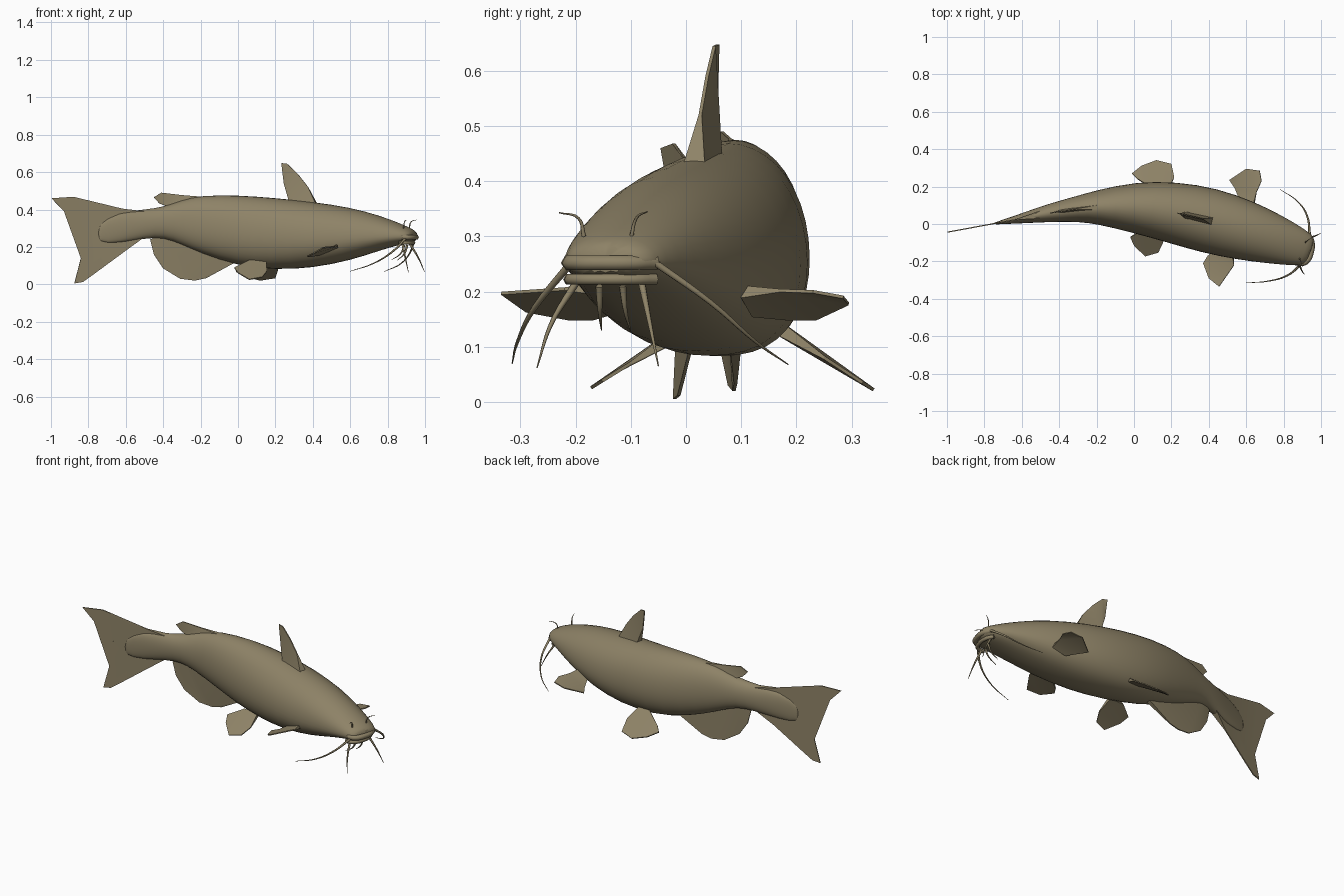
import bpy, bmesh, math
from mathutils import Vector

default_cube = bpy.data.objects.get("Cube")
if default_cube:
    bpy.data.objects.remove(default_cube, do_unlink=True)

# One olive-brown skin colour for the whole fish
skin = bpy.data.materials.new("olive_brown_skin")
skin.use_nodes = True
SKIN_COLOUR = (0.27, 0.225, 0.135, 1)
skin.diffuse_color = SKIN_COLOUR
skin.node_tree.nodes["Principled BSDF"].inputs["Base Color"].default_value = SKIN_COLOUR

# Body stations, tail to snout: x, spine y, half width, bottom z, widest z, top z
STATIONS = [
    (-0.76, 0.0, 0.004, 0.22, 0.27, 0.32),
    (-0.64, 0.022, 0.02, 0.22, 0.3, 0.385),
    (-0.5, 0.05, 0.042, 0.245, 0.32, 0.4),
    (-0.4, 0.067, 0.055, 0.252, 0.33, 0.413),
    (-0.3, 0.08, 0.07, 0.21, 0.32, 0.452),
    (-0.2, 0.09, 0.09, 0.165, 0.31, 0.476),
    (0, 0.09, 0.137, 0.098, 0.27, 0.478),
    (0.2, 0.065, 0.164, 0.077, 0.25, 0.462),
    (0.4, 0.02, 0.178, 0.086, 0.24, 0.442),
    (0.6, -0.036, 0.162, 0.128, 0.24, 0.412),
    (0.75, -0.082, 0.134, 0.18, 0.25, 0.37),
    (0.86, -0.118, 0.108, 0.212, 0.255, 0.328),
    (0.92, -0.138, 0.088, 0.222, 0.256, 0.3),
    (0.946, -0.148, 0.062, 0.232, 0.258, 0.284),
]
RING = 20


def spine_y(x):
    """Sideways position of the curved body axis, extended past both ends."""
    for a, b in zip(STATIONS, STATIONS[1:]):
        if x <= b[0]:
            break
    return a[1] + (b[1] - a[1]) * (x - a[0]) / (b[0] - a[0])


def finish(name, bm, angle=40):
    bmesh.ops.recalc_face_normals(bm, faces=bm.faces[:])
    mesh = bpy.data.meshes.new(name)
    bm.to_mesh(mesh)
    bm.free()
    mesh.materials.append(skin)
    obj = bpy.data.objects.new(name, mesh)
    bpy.context.collection.objects.link(obj)
    bpy.ops.object.select_all(action="DESELECT")
    obj.select_set(True)
    bpy.context.view_layer.objects.active = obj
    bpy.ops.object.shade_smooth_by_angle(angle=math.radians(angle))
    return obj


def loft(bm, rings):
    """Skin a list of closed point rings and cap both ends."""
    loops = [[bm.verts.new(p) for p in ring] for ring in rings]
    for low, high in zip(loops, loops[1:]):
        for i in range(len(low)):
            j = (i + 1) % len(low)
            bm.faces.new((low[i], low[j], high[j], high[i]))
    bm.faces.new(loops[0])
    bm.faces.new(loops[-1])


def body_ring(index):
    x, y, half, bottom, middle, top = STATIONS[index]
    before = STATIONS[max(index - 1, 0)]
    after = STATIONS[min(index + 1, len(STATIONS) - 1)]
    along = Vector((after[0] - before[0], after[1] - before[1], 0)).normalized()
    side = Vector((-along.y, along.x, 0))
    points = []
    for k in range(RING):
        angle = math.tau * k / RING
        c, s = math.cos(angle), math.sin(angle)
        power = 1.0 if s >= 0 else 0.8
        across = math.copysign(abs(c) ** power, c) * half * 1.01
        height = (top - middle) if s >= 0 else (middle - bottom)
        rise = math.copysign(abs(s) ** 0.95, s) * height * 1.01
        points.append(Vector((x, y, middle + rise)) + side * across)
    return points


def fin(name, outline, root=0.012, edge=0.003):
    """Thin plate, thick at its first and last outline points."""
    points = [Vector(p) for p in outline]
    normal = Vector()
    for a, b in zip(points, points[1:] + points[:1]):
        normal += a.cross(b)
    normal.normalize()
    offsets = [normal * edge for p in points]
    offsets[0] = offsets[-1] = normal * root
    bm = bmesh.new()
    loft(bm, [[p - o for p, o in zip(points, offsets)],
              [p + o for p, o in zip(points, offsets)]])
    bmesh.ops.triangulate(bm, faces=[f for f in bm.faces if len(f.verts) > 4])
    return finish(name, bm, 25)


def upright_fin(name, profile, root=0.012):
    fin(name, [(x, spine_y(x), z) for x, z in profile], root)


def tube(name, path, radius, tip):
    """Tapered tube along a smooth path."""
    curve = bpy.data.curves.new(name, "CURVE")
    curve.dimensions = "3D"
    curve.bevel_depth = 1
    curve.bevel_resolution = 1
    curve.resolution_u = 5
    curve.use_fill_caps = True
    spline = curve.splines.new("BEZIER")
    spline.bezier_points.add(len(path) - 1)
    for i, (point, place) in enumerate(zip(spline.bezier_points, path)):
        point.co = place
        point.handle_left_type = point.handle_right_type = "AUTO"
        point.radius = radius + (tip - radius) * i / (len(path) - 1)
    curve.materials.append(skin)
    obj = bpy.data.objects.new(name, curve)
    bpy.context.collection.objects.link(obj)
    return obj


# Curved body and head
bm = bmesh.new()
loft(bm, [body_ring(i) for i in range(len(STATIONS))])
body = finish("body", bm, 60)
body.modifiers.new("smooth_form", "SUBSURF").levels = 1
body.modifiers["smooth_form"].render_levels = 1

# Upright fins along the spine, given as x and z
upright_fin("tail_fin", [
    (-0.5, 0.39), (-0.62, 0.405), (-0.72, 0.417), (-0.88, 0.468), (-0.997, 0.46),
    (-0.93, 0.39), (-0.78, 0.262), (-0.84, 0.14), (-0.875, 0.005), (-0.83, 0.012),
    (-0.77, 0.055), (-0.6, 0.18), (-0.5, 0.255)], 0.02)
upright_fin("dorsal_fin", [
    (0.28, 0.43), (0.245, 0.54), (0.232, 0.648), (0.262, 0.645), (0.32, 0.59),
    (0.375, 0.52), (0.42, 0.43)], 0.02)
upright_fin("adipose_fin", [
    (-0.36, 0.41), (-0.42, 0.432), (-0.45, 0.465), (-0.41, 0.49), (-0.3, 0.477),
    (-0.19, 0.468)])
upright_fin("anal_fin", [
    (-0.4, 0.27), (-0.47, 0.24), (-0.45, 0.16), (-0.4, 0.085), (-0.31, 0.03),
    (-0.23, 0.02), (-0.17, 0.033), (-0.02, 0.115)])

# Paired fins
fin("left_pectoral_fin", [
    (0.64, 0.1, 0.2), (0.655, 0.17, 0.202), (0.682, 0.23, 0.2), (0.672, 0.285, 0.19),
    (0.6, 0.295, 0.178), (0.51, 0.235, 0.15), (0.54, 0.19, 0.15), (0.57, 0.12, 0.165)])
fin("right_pectoral_fin", [
    (0.53, -0.16, 0.205), (0.535, -0.22, 0.205), (0.455, -0.335, 0.197),
    (0.4, -0.29, 0.165), (0.37, -0.21, 0.15), (0.395, -0.17, 0.15), (0.45, -0.13, 0.17)])
fin("left_pelvic_fin", [(x, y, 0.113 - (y - 0.2) * 0.65) for x, y in [
    (0.18, 0.17), (0.215, 0.25), (0.2, 0.32), (0.12, 0.34), (0.04, 0.31),
    (-0.01, 0.27), (0.02, 0.24), (0.11, 0.18)]])
fin("right_pelvic_fin", [(x, y, 0.095 + (y + 0.06) * 0.62) for x, y in [
    (0.15, -0.02), (0.155, -0.1), (0.13, -0.152), (0.06, -0.172), (0, -0.115),
    (-0.02, -0.07), (0.06, -0.02)]])

# Lips wrapped around the front of the snout
LIP = [(0.875, -0.212), (0.918, -0.203), (0.947, -0.15), (0.95, -0.095), (0.93, -0.055)]
tube("upper_lip", [(x, y, 0.252) for x, y in LIP], 0.015, 0.015)
tube("lower_lip", [(x - 0.015, y, 0.222) for x, y in LIP], 0.011, 0.011)

# Barbels around the mouth, chin and nostrils
BARBELS = {
    "right_mouth_barbel": [(0.9, -0.21, 0.25), (0.82, -0.275, 0.17),
                           (0.72, -0.305, 0.11), (0.6, -0.315, 0.07)],
    "left_mouth_barbel": [(0.94, -0.06, 0.255), (0.925, 0.045, 0.18),
                          (0.87, 0.125, 0.11), (0.78, 0.185, 0.068)],
    "right_outer_chin_barbel": [(0.88, -0.2, 0.215), (0.895, -0.245, 0.14),
                                (0.912, -0.27, 0.062)],
    "left_outer_chin_barbel": [(0.92, -0.08, 0.215), (0.965, -0.065, 0.14),
                               (0.998, -0.05, 0.065)],
    "right_inner_chin_barbel": [(0.89, -0.157, 0.21), (0.87, -0.156, 0.165),
                                (0.82, -0.153, 0.13)],
    "left_inner_chin_barbel": [(0.905, -0.115, 0.21), (0.89, -0.11, 0.165),
                               (0.85, -0.1, 0.127)],
    "right_nostril_barbel": [(0.885, -0.185, 0.3), (0.89, -0.195, 0.333),
                             (0.9, -0.23, 0.343)],
    "left_nostril_barbel": [(0.915, -0.1, 0.295), (0.925, -0.09, 0.333),
                            (0.955, -0.07, 0.345)],
}
for name, path in BARBELS.items():
    thickness = 0.004 if "nostril" in name else 0.007
    tube(name, path, thickness, 0.0012)
